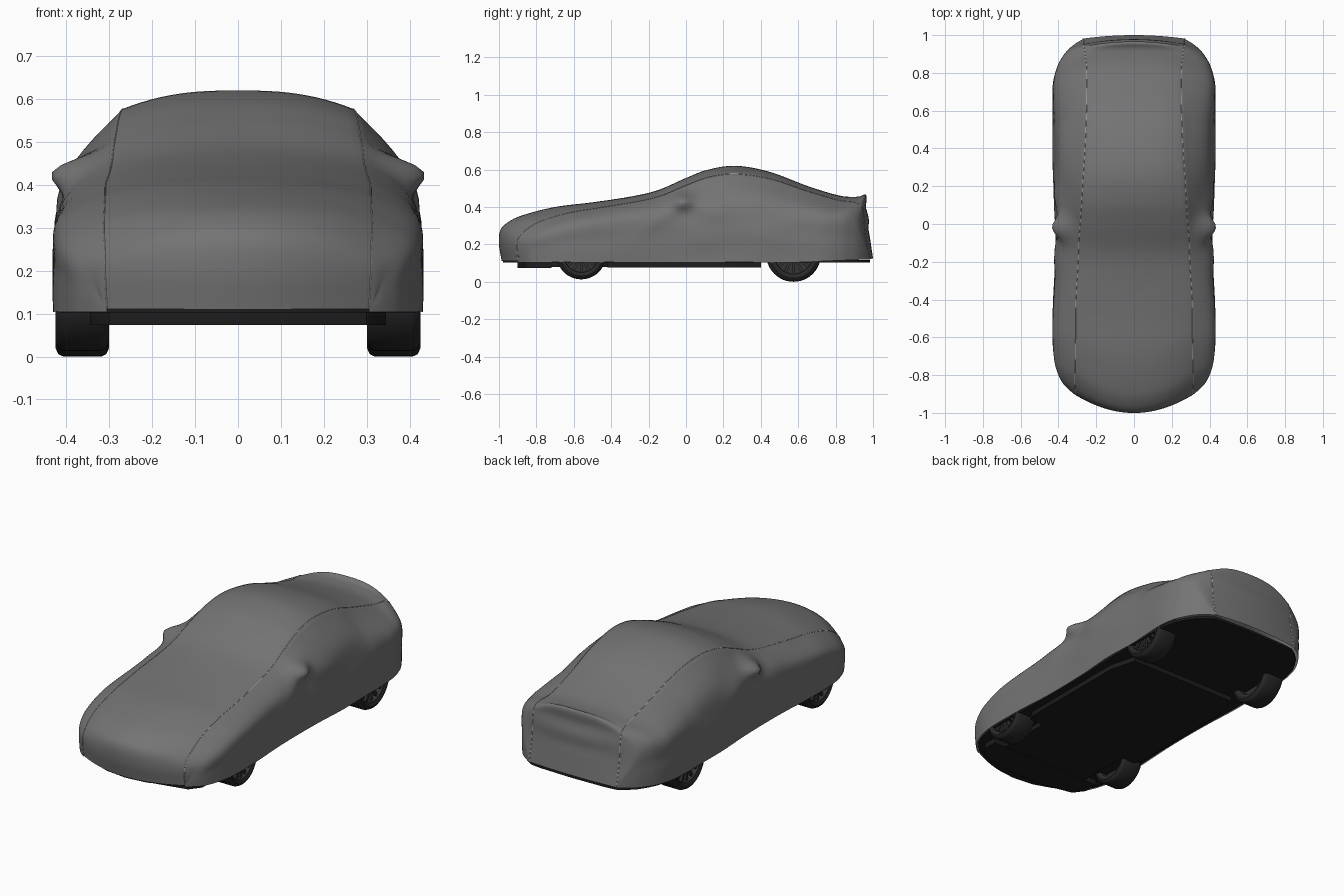
import bpy, bmesh, math
from mathutils import Vector, noise

if "Cube" in bpy.data.objects:
    bpy.data.objects.remove(bpy.data.objects["Cube"])


def material(name, rgb):
    m = bpy.data.materials.new(name)
    m.diffuse_color = (*rgb, 1)
    m.use_nodes = True
    m.node_tree.nodes["Principled BSDF"].inputs["Base Color"].default_value = m.diffuse_color
    return m


CLOTH = material("grey cloth", (0.175, 0.175, 0.175))
SEAM = material("pale stitching", (0.5, 0.48, 0.45))
UNDER = material("underbody black", (0.012, 0.012, 0.012))
RUBBER = material("tyre rubber", (0.02, 0.02, 0.02))
METAL = material("dark wheel metal", (0.035, 0.035, 0.035))


def finish(bm, name, mat, angle=40):
    bmesh.ops.recalc_face_normals(bm, faces=bm.faces)
    me = bpy.data.meshes.new(name)
    bm.to_mesh(me)
    bm.free()
    ob = bpy.data.objects.new(name, me)
    bpy.context.collection.objects.link(ob)
    me.materials.append(mat)
    bpy.ops.object.select_all(action='DESELECT')
    ob.select_set(True)
    bpy.context.view_layer.objects.active = ob
    bpy.ops.object.shade_smooth_by_angle(angle=math.radians(angle))
    return ob


def mirror(ob):
    m = ob.modifiers.new("mirror", 'MIRROR')
    m.merge_threshold = 0.0005


def smooth_path(pts, sub, before=None):
    # Catmull-Rom through the points
    p = [Vector(q) for q in pts]
    p = [before or 2 * p[0] - p[1]] + p + [2 * p[-1] - p[-2]]
    out = []
    for i in range(1, len(p) - 2):
        a, b, c, d = p[i - 1:i + 3]
        for k in range(sub):
            t = k / sub
            out.append(0.5 * (2 * b + (c - a) * t + (2 * a - 5 * b + 4 * c - d) * t * t
                              + (3 * b - a - 3 * c + d) * t ** 3))
    return out + [p[-2]]


# Guide lines from the front hem, over the car, to the rear hem
centre = [(-.985, .11), (-1, .2), (-.993, .275), (-.95, .32), (-.87, .357), (-.7, .40),
          (-.5, .425), (-.3, .455), (-.15, .49), (0, .555), (.12, .60), (.27, .62),
          (.45, .587), (.65, .512), (.82, .461), (.92, .455), (.962, .465), (.968, .39),
          (.982, .25), (1, .125)]
seam = [(.305, -.90, .11), (.31, -.905, .2), (.31, -.885, .25), (.312, -.83, .295),
        (.312, -.76, .33), (.31, -.62, .37), (.31, -.47, .395), (.30, -.28, .425),
        (.292, -.13, .46), (.285, 0, .515), (.277, .12, .56), (.268, .27, .577),
        (.257, .45, .55), (.25, .65, .485), (.25, .81, .437), (.26, .90, .425),
        (.265, .938, .405), (.265, .948, .36), (.265, .96, .24), (.265, .982, .12)]
hem = [(.305, -.90), (.345, -.87), (.38, -.83), (.405, -.77), (.422, -.70), (.43, -.6),
       (.428, -.45), (.42, -.28), (.417, -.13), (.417, 0), (.42, .12), (.427, .27),
       (.43, .45), (.43, .62), (.425, .74), (.405, .82), (.38, .87), (.35, .915),
       (.31, .953), (.265, .982)]
SUB = 6
C = smooth_path([(0, y, z) for y, z in centre], SUB)
S = smooth_path(seam, SUB)
H = smooth_path([(x, y, .104 + .04 * max(0, y - .6)) for x, y in hem], SUB)


def bump(a, b, ra, rb):
    return math.exp(-(a / ra) ** 2 - (b / rb) ** 2)


def drape(p):
    # covered door mirror, tail folds and soft cloth wrinkles
    x, y, z = p
    side = max(0, min(1, (x - .28) / .06))
    x += side * .062 * bump(y + .02, z - .432, .06, .042)
    x += side * .012 * bump(y - .13 + (z - .4) * .6, z - .38, .1, .06)
    x += side * .006 * bump(y + .12 - (z - .35) * 1.2, z - .34, .05, .09)
    if y > .9:
        flat = max(0, 1 - (p.x / .3) ** 2)
        y += flat * (.005 * bump(z - .335, 0, .03, 1) - .005 * bump(z - .40, 0, .03, 1)
                     - .003 * bump(z - .28, 0, .025, 1))
    w = .005 * noise.noise((p.x * 4, p.y * 5, p.z * 9))
    return Vector((x + w * side, y, z + w * .4 * min(1, p.x * 6)))


# Cover: one half as a grid of rows, then mirrored
NC, NS = 12, 7
bm = bmesh.new()
rows, seam_line = [], []
for c, s, h in zip(C, S, H):
    row = []
    for k in range(NC):
        t = k / NC
        row.append(Vector((s.x * t, c.y + (s.y - c.y) * t ** 2, c.z + (s.z - c.z) * t ** 2.6)))
    # full wings, but a sloping cabin side
    cabin = max(0, min(1, (s.z - .44) / .08))
    belt = Vector((s.x + (h.x - s.x) * (.91 - .14 * cabin), s.y + (h.y - s.y) * .75,
                   h.z + (s.z - h.z) * (.77 - .06 * cabin)))
    low = belt.lerp(h, .5)
    low.x += (h.x - s.x) * (.05 + .06 * cabin)
    before = (s + (row[-1] - s) * 4).lerp(2 * s - belt, cabin)
    row += smooth_path([s, belt, low, h], NS, before)
    row = [drape(p) for p in row]
    seam_line.append(row[NC])
    rows.append([bm.verts.new(p) for p in row])
for a, b in zip(rows, rows[1:]):
    for k in range(len(a) - 1):
        bm.faces.new((a[k], a[k + 1], b[k + 1], b[k]))
bmesh.ops.remove_doubles(bm, verts=bm.verts, dist=.0004)
cover = finish(bm, "car_cover", CLOTH, 70)
mirror(cover)

# Stitched seams along both sides
cu = bpy.data.curves.new("cover_seam", 'CURVE')
cu.dimensions = '3D'
cu.bevel_depth = .0015
cu.bevel_resolution = 1
sp = cu.splines.new('POLY')
sp.points.add(len(seam_line) - 1)
for q, p in zip(sp.points, seam_line):
    q.co = (*p, 1)
cu.materials.append(SEAM)
seam_ob = bpy.data.objects.new("cover_seam", cu)
bpy.context.collection.objects.link(seam_ob)
mirror(seam_ob)


def plate(name, outline, z0, z1):
    # flat slab from a half outline given front to back
    pts = list(outline) + [(-x, y) for x, y in reversed(outline)]
    bm = bmesh.new()
    f = bm.faces.new([bm.verts.new((x, y, z0)) for x, y in pts])
    ext = bmesh.ops.extrude_face_region(bm, geom=[f])
    for v in ext["geom"]:
        if isinstance(v, bmesh.types.BMVert):
            v.co.z = z1
    return finish(bm, name, UNDER)


# Underbody: full tray under the hem, lower floor, front lip
nose = [(.01, -.978), (.12, -.965), (.22, -.93)]
tail = [(.2, .98), (.01, .985)]
plate("underbody_tray", nose + [(x * .98, y * .99) for x, y in hem] + tail, .103, .116)
plate("floor_panel", [(.35, -.42), (.37, -.38), (.37, .25), (.33, .4)], .076, .108)
plate("front_lip", [(.12, -.9), (.3, -.86), (.345, -.8), (.345, -.72)], .073, .108)
plate("front_floor", [(.27, -.72), (.27, -.42)], .078, .108)


def lathe(bm, profile, seg=48):
    # closed (x, radius) profile turned about the x axis
    vs = [bm.verts.new((x, 0, r)) for x, r in profile]
    es = [bm.edges.new((vs[i], vs[(i + 1) % len(vs)])) for i in range(len(vs))]
    bmesh.ops.spin(bm, geom=vs + es, cent=(0, 0, 0), axis=(1, 0, 0),
                   angle=2 * math.pi, steps=seg, use_duplicate=False)
    bmesh.ops.remove_doubles(bm, verts=bm.verts, dist=.0002)


def wheel(name, y, r, x=.363, w=.062):
    rim = r * .76
    bm = bmesh.new()
    lathe(bm, [(-w + .008, rim), (-w, r * .87), (-w + .006, r * .96), (-w + .018, r),
               (w - .018, r), (w - .006, r * .96), (w, r * .87), (w - .008, rim)])
    tyre = finish(bm, name + "_tyre", RUBBER)
    bm = bmesh.new()
    lathe(bm, [(-w + .01, rim * .92), (-w + .008, rim * 1.01), (w - .006, rim * 1.01),
               (w - .006, rim * .95), (w - .02, rim * .92)])
    # hub and brake disc
    lathe(bm, [(.01, .002), (.01, .028), (w - .014, .026), (w - .01, .002)], 20)
    lathe(bm, [(-.01, .002), (-.01, rim * .93), (.0, rim * .93), (.0, .002)], 32)
    for i in range(14):
        a = i * math.tau / 14
        g = bmesh.ops.create_cube(bm, size=1)["verts"]
        for v in g:
            px, py, pz = v.co.x * .014 + w - .022, v.co.y * .014, (v.co.z + .5) * rim * .96
            v.co = (px, py * math.cos(a) - pz * math.sin(a), py * math.sin(a) + pz * math.cos(a))
    spokes = finish(bm, name + "_rim", METAL)
    for ob in (tyre, spokes):
        for v in ob.data.vertices:
            v.co += Vector((x, y, r + (.013 if y < 0 else 0)))
        mirror(ob)


wheel("front_wheels", -.56, .132)
wheel("rear_wheels", .575, .146)
